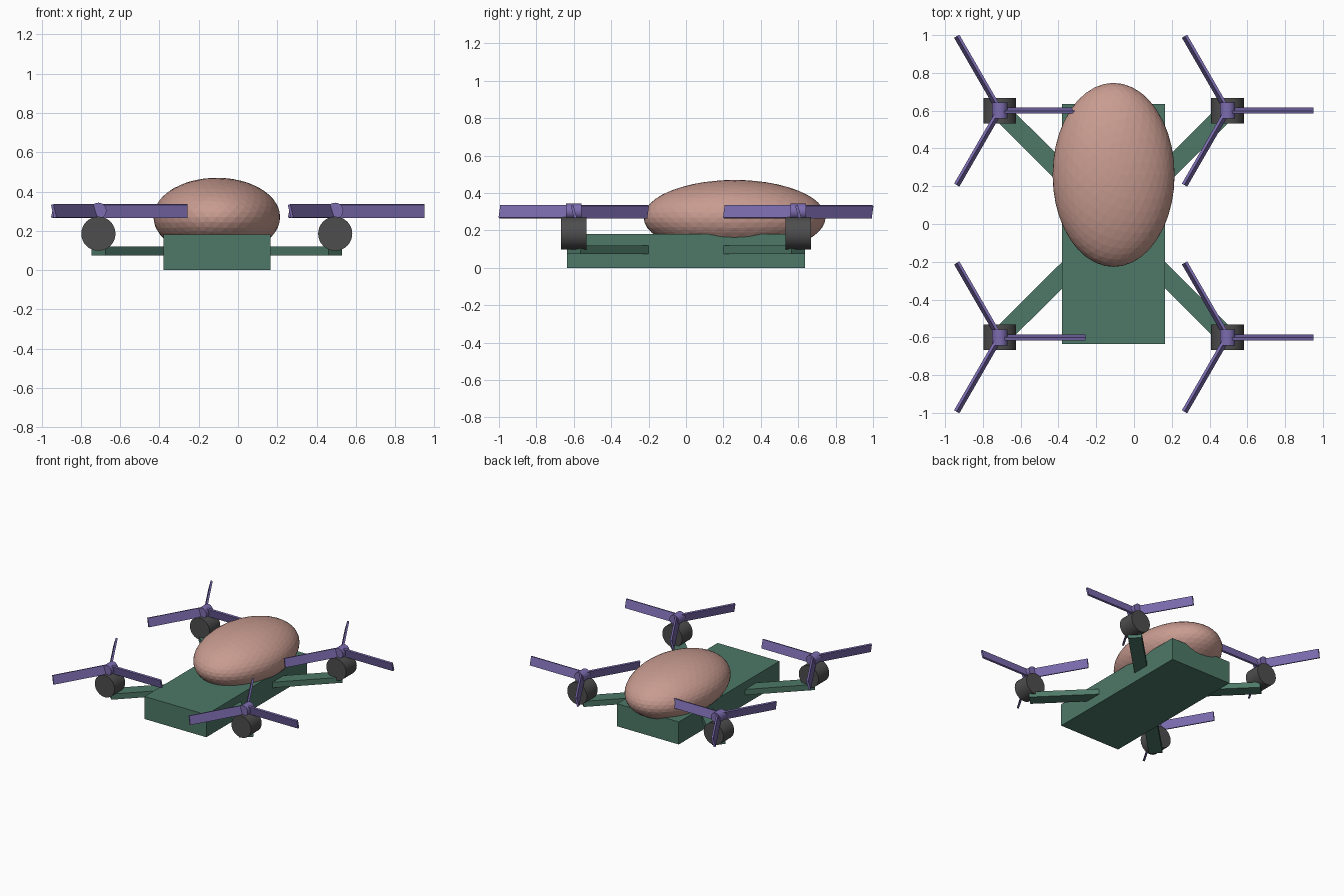
import bpy, bmesh, math
from mathutils import Matrix, Vector

if "Cube" in bpy.data.objects:
    bpy.data.objects.remove(bpy.data.objects["Cube"])

CX = -0.108          # centre line of the airframe
REACH = (0.603, 0.6)  # motor offset from the centre


def material(name, rgb):
    m = bpy.data.materials.new(name)
    m.diffuse_color = (*rgb, 1)
    m.use_nodes = True
    m.node_tree.nodes["Principled BSDF"].inputs["Base Color"].default_value = m.diffuse_color
    return m


GREEN = material("frame_green", (0.075, 0.19, 0.14))
PINK = material("canopy_pink", (0.58, 0.33, 0.28))
PURPLE = material("rotor_purple", (0.20, 0.15, 0.43))
DARK = material("motor_dark", (0.075, 0.075, 0.075))


def finish(name, bm, mat, smooth=False):
    me = bpy.data.meshes.new(name)
    bm.to_mesh(me)
    bm.free()
    me.materials.append(mat)
    ob = bpy.data.objects.new(name, me)
    bpy.context.collection.objects.link(ob)
    if smooth:
        bpy.ops.object.select_all(action='DESELECT')
        ob.select_set(True)
        bpy.context.view_layer.objects.active = ob
        bpy.ops.object.shade_smooth_by_angle(angle=math.radians(30))
    return ob


def add_box(bm, size, matrix):
    bmesh.ops.create_cube(bm, size=1, matrix=matrix @ Matrix.Diagonal((*size, 1)))


def cylinder_y(name, center, radius, length, sides, mat):
    bm = bmesh.new()
    m = Matrix.Translation(center) @ Matrix.Rotation(math.pi / 2, 4, 'X')
    bmesh.ops.create_cone(bm, cap_ends=True, segments=sides, radius1=radius,
                          radius2=radius, depth=length, matrix=m)
    return finish(name, bm, mat, True)


# Main body
bm = bmesh.new()
add_box(bm, (0.545, 1.27, 0.18), Matrix.Translation((CX, 0, 0.09)))
finish("body", bm, GREEN)

# Egg-shaped canopy
bm = bmesh.new()
bmesh.ops.create_icosphere(
    bm, subdivisions=4, radius=1,
    matrix=Matrix.Translation((CX, 0.26, 0.27)) @ Matrix.Diagonal((0.323, 0.487, 0.2, 1)))
finish("canopy", bm, PINK)

# Arm, motor and three-bladed rotor at each corner
for sx, side in ((-1, "left"), (1, "right")):
    for sy, end in ((-1, "front"), (1, "back")):
        tag = f"{end}_{side}"
        offset = Vector((sx * REACH[0], sy * REACH[1], 0))
        x, y = CX + offset.x, offset.y

        bm = bmesh.new()
        place = (Matrix.Translation((CX + offset.x / 2, y / 2, 0.0975))
                 @ Matrix.Rotation(math.atan2(offset.y, offset.x), 4, 'Z'))
        add_box(bm, (offset.length, 0.1, 0.045), place)
        finish(f"{tag}_arm", bm, GREEN)

        cylinder_y(f"{tag}_motor", (x, y, 0.185), 0.087, 0.135, 32, DARK)
        cylinder_y(f"{tag}_rotor_hub", (x, y, 0.302), 0.041, 0.085, 24, PURPLE)

        # Steeply pitched blades
        bm = bmesh.new()
        for i in range(3):
            m = (Matrix.Translation((x, y, 0.30))
                 @ Matrix.Rotation(i * math.tau / 3, 4, 'Z')
                 @ Matrix.Rotation(math.radians(15), 4, 'X')
                 @ Matrix.Translation((0.2275, 0, 0)))
            add_box(bm, (0.455, 0.015, 0.069), m)
        finish(f"{tag}_rotor_blades", bm, PURPLE)
